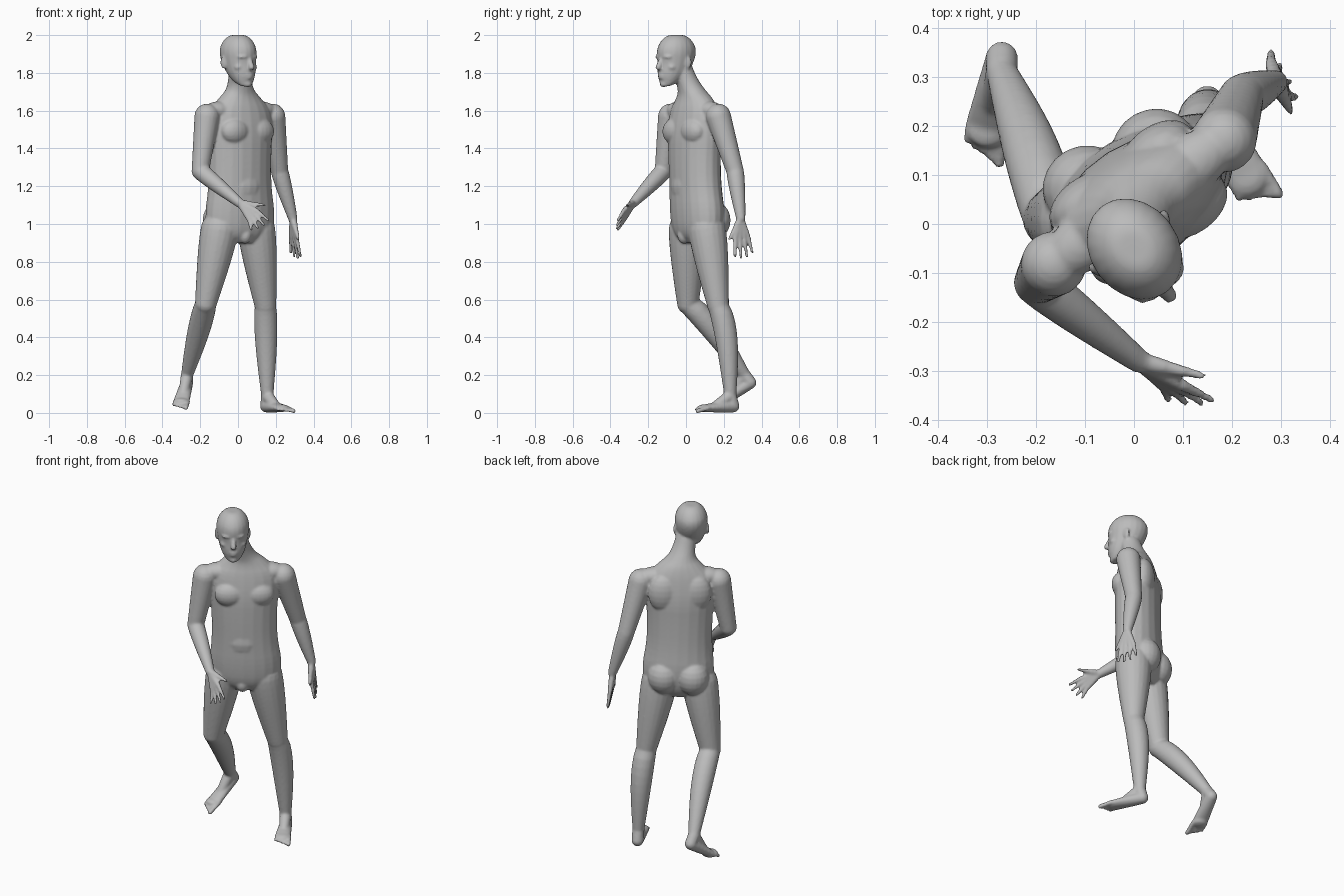
import bpy, bmesh, math
from mathutils import Vector, Matrix

cube = bpy.data.objects.get("Cube")
if cube:
    bpy.data.objects.remove(cube)

grey = (.5, .5, .5, 1)
skin = bpy.data.materials.new("grey skin")
skin.use_nodes = True
skin.diffuse_color = grey
skin.node_tree.nodes["Principled BSDF"].inputs["Base Color"].default_value = grey

bm = bmesh.new()
SIDES, STEPS = 20, 10
HIP_YAW, CHEST_YAW, HEAD_YAW = (math.radians(angle) for angle in (28, 36, 37))
CIRCLE = [(math.cos(math.tau * k / SIDES), math.sin(math.tau * k / SIDES)) for k in range(SIDES)]


def turned(center, yaw):
    return Matrix.Translation(center) @ Matrix.Rotation(yaw, 4, 'Z')


def loft(rings):
    """Closed skin through rings, each a matrix, half width and half depth."""
    loops = [[bm.verts.new(matrix @ Vector((width * c, depth * s, 0))) for c, s in CIRCLE]
             for matrix, width, depth in rings]
    for lower, upper in zip(loops, loops[1:]):
        for k in range(SIDES):
            bm.faces.new((lower[k - 1], lower[k], upper[k], upper[k - 1]))
    bm.faces.new(loops[0][::-1])
    bm.faces.new(loops[-1])


def blob(center, radii, yaw=0):
    """Rounded mass."""
    width, depth, height = radii
    rings = []
    for i in range(STEPS + 1):
        a = math.pi * (i + .1) / (STEPS + .2)
        level = Matrix.Translation((0, 0, -height * math.cos(a)))
        rings.append((turned(center, yaw) @ level, width * math.sin(a), depth * math.sin(a)))
    loft(rings)


def column(rows, x, yaw_at):
    """Upright form from rows of height, y, half width and half depth, corners rounded off."""
    rows = [Vector(row) for row in rows]
    for _ in range(2):
        cut = [p.lerp(q, t) for p, q in zip(rows, rows[1:]) for t in (.25, .75)]
        rows = [rows[0], *cut, rows[-1]]
    loft([(turned((x(y), y, z), yaw_at(z)), width, depth) for z, y, width, depth in rows])


def limb(start, end, thick, thin, bulge=0, bow=Vector((0, 0, 0)), flat=1):
    """Tapered limb with a muscle bulge near its start, a bow and a flattened end."""
    start, end = Vector(start), Vector(end)
    turn = (end - start).to_track_quat('Z', 'Y').to_matrix().to_4x4()
    rings = []
    for i in range(STEPS + 1):
        t = i / STEPS
        swell = math.sin(math.pi * t ** .7)
        radius = thick + (thin - thick) * t + bulge * swell
        center = start.lerp(end, t) + bow * swell
        rings.append((Matrix.Translation(center) @ turn, radius, radius * (1 + (flat - 1) * t)))
    loft(rings)
    blob(start, (thick, thick, thick))
    blob(end, (thin, thin, thin * flat))


def frame(x, y, yaw):
    """Placement by left, forward and height in a turned frame."""
    return lambda left, forward, z: Vector((x + left * math.cos(yaw) + forward * math.sin(yaw),
                                            y + left * math.sin(yaw) - forward * math.cos(yaw), z))


hips = frame(0, .06, HIP_YAW)
chest = frame(.01, .045, CHEST_YAW)
head = frame(0, -.05, HEAD_YAW)


def hand(wrist, index, pinky, index_tip, pinky_tip, thumb_tip):
    """Fingers fanning out from the wrist through the knuckles."""
    wrist, index, pinky, index_tip, pinky_tip, thumb_tip = map(
        Vector, (wrist, index, pinky, index_tip, pinky_tip, thumb_tip))
    for i in range(4):
        knuckle = index.lerp(pinky, i / 3)
        tip = index_tip.lerp(pinky_tip, i / 3)
        tip += (tip - knuckle) * math.sin(math.pi * i / 3) * .2
        limb(wrist, knuckle, .018, .013)
        limb(knuckle, tip, .012, .008)
    thumb_base = wrist.lerp(thumb_tip, .4)
    limb(wrist, thumb_base, .02, .016)
    limb(thumb_base, thumb_tip, .015, .008)


def foot(ankle, heel, ball, toe, outer):
    """Wedge from heel to ball, an instep, and toes from the inside to the outside."""
    ankle, heel, ball, toe = map(Vector, (ankle, heel, ball, toe))
    limb(heel, ball, .033, .045, flat=.45)
    limb(ankle, heel, .033, .033)
    limb(ankle, heel.lerp(ball, .7), .033, .025)
    along = toe - ball
    across = along.cross(Vector((0, 0, outer))).normalized() * .018
    for i in range(5):
        radius = .009 if i else .012
        spread = across * (i - 2)
        limb(ball + spread, toe + spread - along * (i - 1) * .15, radius, radius)


# Torso and neck, twisting from the hips to the shoulders
column([(.9, .06, .12, .07), (.95, .06, .19, .11), (1.06, .06, .2, .125), (1.2, .05, .18, .12),
        (1.35, .045, .18, .12), (1.48, .045, .19, .12), (1.6, .045, .19, .1),
        (1.67, .045, .12, .08), (1.71, .03, .075, .07), (1.77, 0, .06, .06),
        (1.84, -.03, .06, .06)],
       lambda y: .01, lambda z: HIP_YAW + (CHEST_YAW - HIP_YAW) * min(1, z - .9))
blob(hips(0, .04, 1.2), (.13, .1, .12), HIP_YAW)        # belly
blob(hips(0, .08, .94), (.035, .035, .045), HIP_YAW)    # groin
for side in (-1, 1):
    blob(chest(side * .08, .07, 1.49), (.085, .055, .07), CHEST_YAW)     # chest muscle
    blob(chest(side * .09, -.06, 1.52), (.085, .055, .11), CHEST_YAW)    # shoulder blade
    blob(chest(side * .13, 0, 1.6), (.1, .06, .05), CHEST_YAW)           # shoulder slope
    blob(hips(side * .08, -.06, 1.02), (.09, .085, .1), HIP_YAW)         # buttock

# Arms: right one bent across the front, left one hanging behind
right_wrist, left_wrist = (.01, -.28, 1.11), (.29, .29, 1.03)
for side, elbow, wrist in ((-1, (-.2, -.12, 1.28), right_wrist), (1, (.22, .26, 1.28), left_wrist)):
    limb(chest(side * .215, 0, 1.57), elbow, .067, .046)
    limb(elbow, wrist, .046, .025, bulge=.004)
hand(right_wrist, (.1, -.33, 1.07), (.06, -.33, 1.02), (.16, -.36, 1.02), (.07, -.36, .97),
     (.14, -.31, 1.1))
hand(left_wrist, (.31, .26, .93), (.28, .33, .93), (.33, .26, .83), (.28, .35, .85),
     (.32, .23, .92))

# Legs: right one trailing on its toes, left one bearing the weight
right_ankle, left_ankle = (-.27, .31, .2), (.155, .235, .09)
for side, knee, ankle in ((-1, (-.17, .01, .58), right_ankle), (1, (.145, .17, .57), left_ankle)):
    limb(hips(side * .11, 0, .97), knee, .1, .058, bulge=.006)
    limb(knee, ankle, .056, .032, bulge=.012, bow=Vector((0, .02, 0)))
foot(right_ankle, (-.27, .34, .16), (-.3, .2, .06), (-.31, .14, .03), 1)
foot(left_ankle, (.15, .25, .035), (.23, .1, .025), (.26, .05, .012), 1)

# Skull and jaw
column([(1.73, -.11, .03, .02), (1.75, -.09, .05, .05), (1.79, -.075, .07, .08),
        (1.85, -.055, .085, .1), (1.92, -.05, .093, .115), (1.97, -.05, .075, .09),
        (2, -.05, .04, .05), (2, -.05, .01, .01)],
       lambda y: -(y + .05) * math.tan(HEAD_YAW), lambda z: HEAD_YAW)

# Face
limb(head(0, .1, 1.88), head(0, .12, 1.83), .01, .016)      # nose
blob(head(0, .1, 1.79), (.026, .014, .008), HEAD_YAW)       # upper lip
blob(head(0, .1, 1.775), (.022, .014, .008), HEAD_YAW)      # lower lip
blob(head(0, .085, 1.74), (.025, .02, .016), HEAD_YAW)      # chin
for side in (-1, 1):
    blob(head(side * .035, .09, 1.885), (.03, .018, .01), HEAD_YAW + side * .3)     # brow
    blob(head(side * .033, .088, 1.862), (.015, .012, .008), HEAD_YAW)              # eyelid
    blob(head(side * .045, .066, 1.83), (.026, .026, .02), HEAD_YAW)                # cheek
    blob(head(side * .088, -.01, 1.855), (.009, .02, .034), HEAD_YAW - side * .4)   # ear

# Fuse the parts into one skin
mesh = bpy.data.meshes.new("body")
bm.to_mesh(mesh)
bm.free()
mesh.materials.append(skin)
body = bpy.data.objects.new("body", mesh)
bpy.context.collection.objects.link(body)
fuse = body.modifiers.new("fuse", 'REMESH')
fuse.mode = 'VOXEL'
fuse.voxel_size = .007
fuse.use_smooth_shade = True
soften = body.modifiers.new("soften", 'SMOOTH')
soften.factor = .5
soften.iterations = 4
